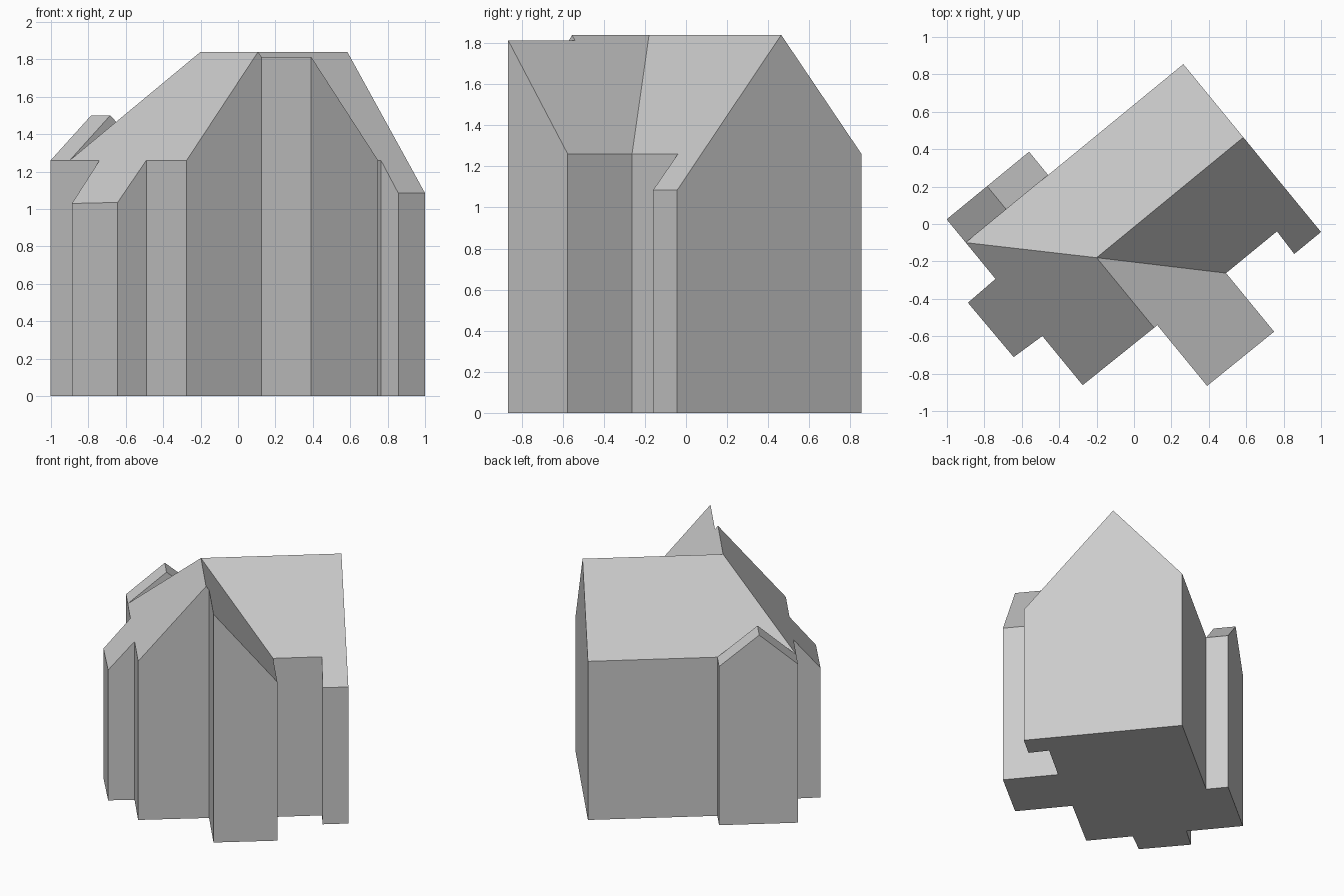
import bpy
import bmesh
from mathutils import Vector

cube = bpy.data.objects.get("Cube")
if cube:
    bpy.data.objects.remove(cube, do_unlink=True)

# Building axes: "along" follows the main ridge, "across" points to the front right
ORIGIN = Vector((-0.2, -0.18, 0))
ALONG = Vector((0.773, 0.634, 0))
ACROSS = Vector((0.634, -0.773, 0))
RIDGE, EAVE = 1.84, 1.26

grey = bpy.data.materials.new("plain grey")
grey.use_nodes = True
colour = (0.6, 0.6, 0.6, 1)
grey.diffuse_color = colour
grey.node_tree.nodes["Principled BSDF"].inputs["Base Color"].default_value = colour


def place(a, b, z):
    return ORIGIN + ALONG * a + ACROSS * b + Vector((0, 0, z))


def build_block(name, slopes):
    """Join roof slopes, drop walls from their outer edge and close the floor."""
    bm = bmesh.new()
    for slope in slopes:
        bm.faces.new([bm.verts.new(place(*p)) for p in slope])
    bmesh.ops.remove_doubles(bm, verts=bm.verts[:], dist=0.001)
    rim = [e for e in bm.edges if e.is_boundary]
    walls = bmesh.ops.extrude_edge_only(bm, edges=rim)["geom"]
    for v in walls:
        if isinstance(v, bmesh.types.BMVert):
            v.co.z = 0
    base = [e for e in bm.edges if e.is_boundary]
    bmesh.ops.holes_fill(bm, edges=base, sides=0)
    bmesh.ops.recalc_face_normals(bm, faces=bm.faces[:])
    mesh = bpy.data.meshes.new(name)
    bm.to_mesh(mesh)
    bm.free()
    mesh.materials.append(grey)
    obj = bpy.data.objects.new(name, mesh)
    bpy.context.collection.objects.link(obj)
    return obj


def slope(axis, eave_distance, outline):
    """Lift a plan outline onto a plane falling from the ridge along one axis."""
    pitch = (RIDGE - EAVE) / eave_distance
    return [(*p, RIDGE - pitch * abs(p[axis])) for p in outline]


# Eave distances from the ridges, and the far gable
NORTH, SOUTH, WEST, EAST = 0.506, 0.503, 0.49, 0.483
END = 1.015
crossing, gable_top = (0, 0), (END, 0)
hip_corner, valley = (-WEST, -NORTH), (EAST, SOUTH)
wing_top = (0, 0.485)

# Main house: long range, crossing wing, half-gabled wing and low bays
north_slope = slope(1, NORTH, [crossing, gable_top, (END, -NORTH), hip_corner])
south_slope = slope(1, SOUTH, [crossing, valley, (0.835, SOUTH), (0.83, 0.655),
                               (END, 0.655), gable_top])
west_slope = slope(0, WEST, [crossing, hip_corner, (-WEST, -0.255), (-0.685, -0.25),
                             (-0.68, 0.13), (-WEST, 0.14), (-WEST, 0.48), wing_top])
east_slope = slope(0, EAST, [crossing, wing_top, (0.022, 0.485), (0.022, 0.905),
                             (EAST, 0.908), valley])
build_block("house_body", [north_slope, south_slope, west_slope, east_slope])

# Rear annex: shallow block with its own small gable
back, front, middle, peak = -0.667, -NORTH, -0.21, 1.5
annex = [[(side, back, EAVE), (middle, back, peak),
          (middle, front, peak), (side, front, EAVE)] for side in (-WEST, 0.08)]
annex[1].reverse()
build_block("rear_annex", annex)
